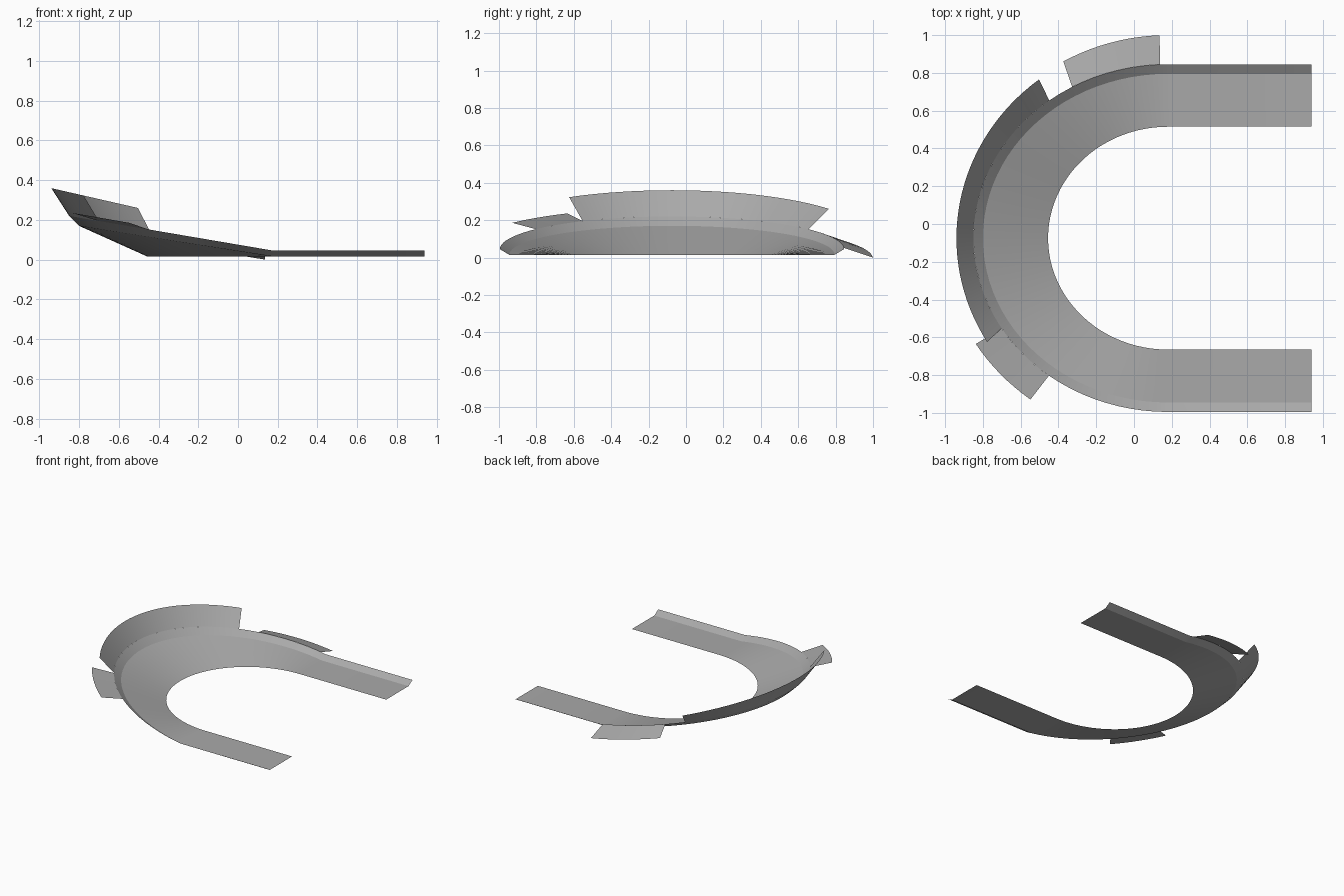
import bpy
from math import sin, cos, pi, asin

cube = bpy.data.objects.get("Cube")
if cube:
    bpy.data.objects.remove(cube, do_unlink=True)

# Single grey finish
grey = bpy.data.materials.new("plain_grey")
grey.use_nodes = True
colour = (0.4, 0.4, 0.4, 1)
grey.diffuse_color = colour
grey.node_tree.nodes["Principled BSDF"].inputs["Base Color"].default_value = colour

CX, CY, END_X = 0.18, -0.075, 0.94

# Each rail is a half ellipse: x radius, y radius, base height, extra height at the bend
INNER = (0.635, 0.59, 0.015, 0.0)
EDGE = (0.98, 0.87, 0.015, 0.155)
LIP = (1.03, 0.92, 0.045, 0.175)
WALL_TOP = (1.12, 1.06, 0.104, 0.256)
FRONT_FLAP = (1.19, 1.08, 0.059, 0.207)
BACK_FLAP = (1.125, 1.075, -0.007, 0.185)


def rail_point(rail, t):
    a, b, z, rise = rail
    return (CX - a * sin(t), CY + b * cos(t), z + rise * sin(t))


def rail_points(rail, start, stop, steps, straights):
    pts = [rail_point(rail, start + (stop - start) * i / steps) for i in range(steps + 1)]
    if straights:
        pts = [(END_X, *pts[0][1:])] + pts + [(END_X, *pts[-1][1:])]
    return pts


def strip(name, inner, outer, start=0.0, stop=pi, steps=48, straights=False):
    """Surface stretched between two rails."""
    low = rail_points(inner, start, stop, steps, straights)
    high = rail_points(outer, start, stop, steps, straights)
    n = len(low)
    faces = [(i, n + i, n + i + 1, i + 1) for i in range(n - 1)]
    mesh = bpy.data.meshes.new(name)
    mesh.from_pydata(low + high, [], faces)
    mesh.materials.append(grey)
    obj = bpy.data.objects.new(name, mesh)
    bpy.context.collection.objects.link(obj)
    bpy.ops.object.select_all(action='DESELECT')
    obj.select_set(True)
    bpy.context.view_layer.objects.active = obj
    bpy.ops.object.shade_smooth_by_angle()
    return obj


# Banked U-shaped floor and its raised rim
strip("curved_floor", INNER, EDGE, straights=True)
strip("outer_rim", EDGE, LIP, straights=True)

# Tall wall round the bend, and the two side flaps
wall_start, wall_stop = asin(0.61), pi - asin(0.855)
strip("bend_wall", LIP, WALL_TOP, wall_start, wall_stop, 32)
strip("front_flap", LIP, FRONT_FLAP, wall_stop, pi - asin(0.612), 8)
strip("back_flap", LIP, BACK_FLAP, 0.04, 0.515, 10)
